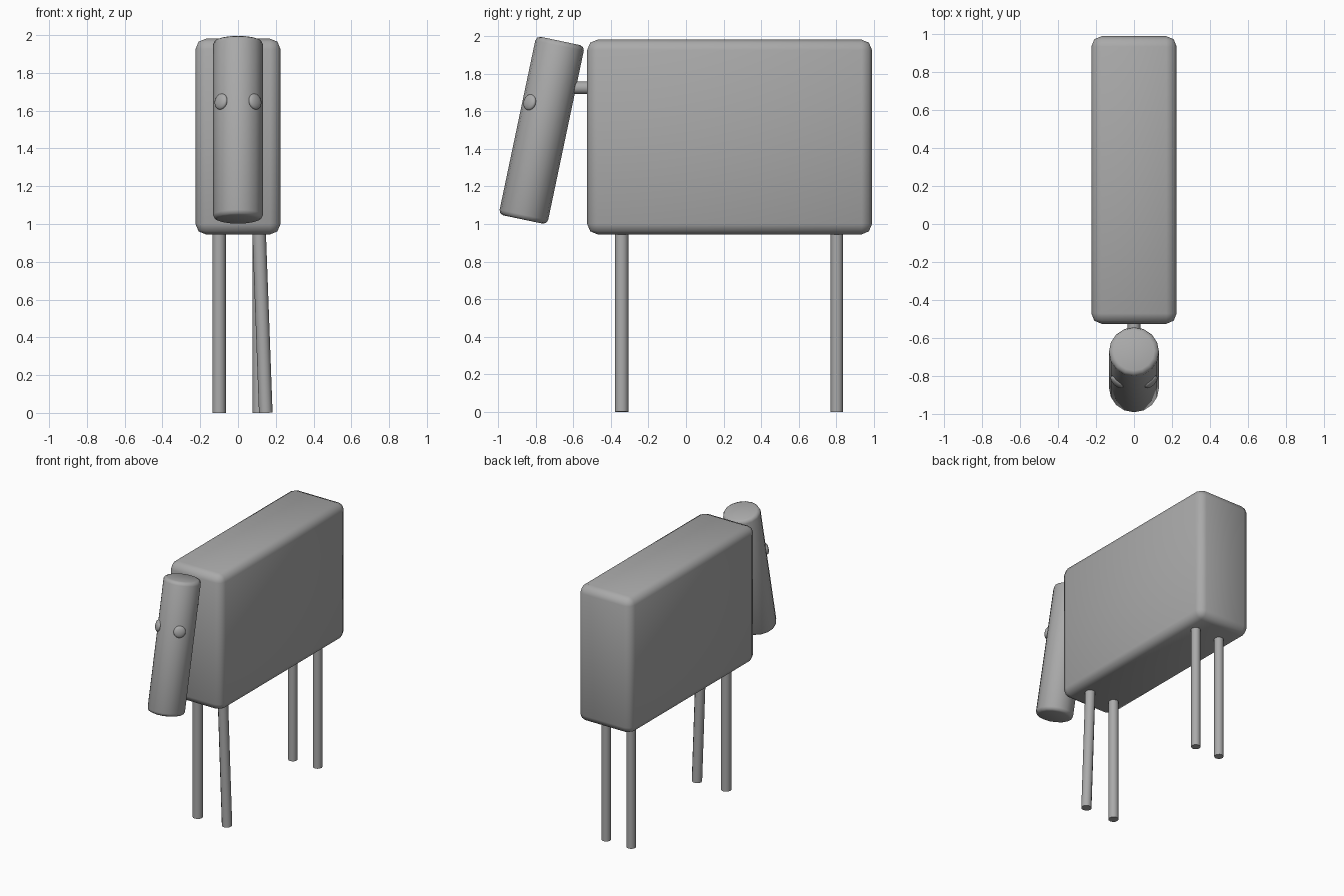
import bpy
from math import radians
from mathutils import Vector

if "Cube" in bpy.data.objects:
    bpy.data.objects.remove(bpy.data.objects["Cube"])

grey = bpy.data.materials.new("plain grey")
grey.use_nodes = True
colour = (0.4, 0.4, 0.4, 1)
grey.diffuse_color = colour
grey.node_tree.nodes["Principled BSDF"].inputs["Base Color"].default_value = colour


def finish(name, bevel=0, sharp=None):
    ob = bpy.context.object
    ob.name = name
    ob.data.materials.append(grey)
    if bevel:
        mod = ob.modifiers.new("rounded edges", "BEVEL")
        mod.width = bevel
        mod.segments = 2
        mod.limit_method = "ANGLE"
        mod.angle_limit = radians(50)
    if sharp:
        bpy.ops.object.shade_smooth_by_angle(angle=radians(sharp))
    else:
        bpy.ops.object.shade_smooth()
    return ob


def rod(name, start, end, radius, sides=12, bevel=0, sharp=None):
    a, b = Vector(start), Vector(end)
    bpy.ops.mesh.primitive_cylinder_add(
        vertices=sides, radius=radius, depth=(b - a).length, location=(a + b) / 2,
        rotation=(b - a).to_track_quat("Z", "Y").to_euler())
    return finish(name, bevel, sharp)


# Body: tall rounded block
bpy.ops.mesh.primitive_cube_add(size=1, location=(0, 0.232, 1.463))
body = bpy.context.object
body.scale = (0.45, 1.516, 1.036)
bpy.ops.object.transform_apply(location=False, rotation=False, scale=True)
finish("body", 0.055)

# Head and neck
rod("head", (0, -0.868, 1.024), (0, -0.668, 1.974), 0.132, 16, 0.025)
rod("neck", (0, -0.70, 1.725), (0, -0.45, 1.725), 0.034, 12, 0, 40)

# Eyes: flattened balls facing diagonally outward
for side, x in (("left", 1), ("right", -1)):
    bpy.ops.mesh.primitive_uv_sphere_add(
        segments=16, ring_count=10, radius=1, location=(x * 0.09, -0.832, 1.648),
        rotation=(radians(-12), 0, radians(x * 45)))
    bpy.context.object.scale = (0.043, 0.02, 0.043)
    finish(side + "_eye")

# Legs: the left front one splays outward
legs = {
    "right_front_leg": (-0.1, -0.1, -0.342, 0.036),
    "left_front_leg": (0.11, 0.147, -0.342, 0.036),
    "right_back_leg": (-0.1, -0.1, 0.803, 0.033),
    "left_back_leg": (0.11, 0.11, 0.803, 0.033),
}
for name, (top_x, foot_x, y, radius) in legs.items():
    rod(name, (foot_x, y, 0), (top_x, y, 1), radius, 12, 0, 40)
